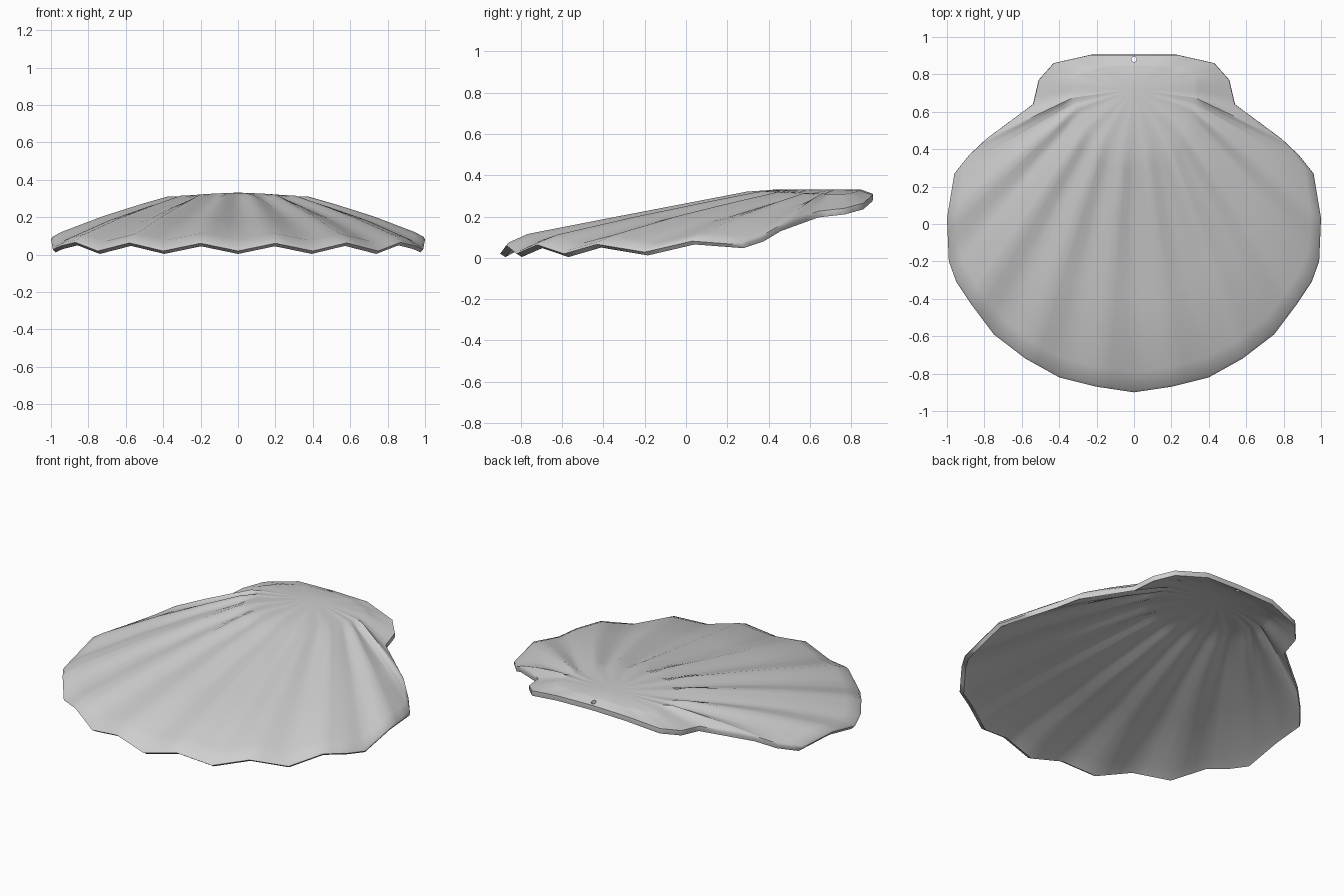
import bpy, bmesh
from math import cos, sin, pi, radians
from mathutils import Vector

default_cube = bpy.data.objects.get("Cube")
if default_cube:
    bpy.data.objects.remove(default_cube, do_unlink=True)

THICKNESS = 0.03
BEVEL = 0.014  # height of the small bevel along the rim
CREST, VALLEY, PLAIN = 1, -1, 0

# Half of the rim, front centre to hinge centre: x, y, underside z, rib kind
half_rim = [
    (0, -.9, .004, VALLEY), (.2, -.87, .045, CREST), (.4, -.82, .004, VALLEY),
    (.58, -.72, .047, CREST), (.75, -.59, .004, VALLEY), (.87, -.43, .05, CREST),
    (.95, -.31, .03, PLAIN), (.99, -.2, .012, VALLEY), (1, .03, .065, CREST),
    (.96, .27, .047, VALLEY), (.88, .37, .08, PLAIN), (.79, .455, .13, CREST),
    (.54, .64, .195, PLAIN), (.51, .77, .21, PLAIN), (.43, .86, .235, PLAIN),
    (.23, .905, .275, PLAIN), (0, .905, .28, PLAIN),
]
NOTCH = 12  # rim point where the body meets the ear


def crown_point(index):
    """Point on the smooth crown from which a rib starts."""
    if index <= NOTCH:
        angle, depth = radians(-90 + 78 * sin(pi / 2 * index / NOTCH)), 0.33
    else:
        angle, depth = radians(-12 + 25.5 * (index - NOTCH)), 0.1
    x = 0.33 * cos(angle)
    return x, 0.75 + depth * sin(angle), 0.33 - 0.2 * x * x


def rib_column(index, side, under):
    """Points of one skin from the crown out to the rim."""
    x, y, z, kind = half_rim[index]
    z += THICKNESS
    cx, cy, cz = crown_point(index)
    column = []

    def add(t, height):
        column.append(Vector((side * (cx + (x - cx) * t), cy + (y - cy) * t, height)))

    # distance outwards, height share at the front, height share at the side
    for t, front, flank in ((0, 1, 1), (.1, .91, .94), (.3, .73, .78),
                            (.6, .46, .5), (.92, .17, .12), (.99, 0, 0)):
        share = front + (flank - front) * x
        if index >= NOTCH:
            share = 1 - t
        rib = kind * 0.016 * (1 - t) ** 2 if t else 0
        height = z + (cz - z) * share + rib
        if under:
            add(t * 0.99, height - THICKNESS)
        else:
            add(t, height)
    if not under:
        add(1, z - BEVEL)
    return column


def full_ring(under):
    """Columns all round, mirrored, with slopes filled in between the ribs."""
    last = len(half_rim) - 1
    main = [rib_column(i, 1, under) for i in range(last + 1)]
    main += [rib_column(i, -1, under) for i in range(last - 1, 0, -1)]
    ring = []
    for here, after in zip(main, main[1:] + main[:1]):
        for blend in (0, .33, .67):
            ring.append([a.lerp(b, blend) for a, b in zip(here, after)])
    return ring


# Upper and lower skins joined by a wall along the rim
bm = bmesh.new()
skins = []
for under in (False, True):
    centre = bm.verts.new((0, 0.72, 0.332 - THICKNESS * under))
    grid = [[bm.verts.new(point) for point in col] for col in full_ring(under)]
    for here, after in zip(grid, grid[1:] + grid[:1]):
        bm.faces.new((centre, here[0], after[0]))
        for j in range(len(here) - 1):
            bm.faces.new((here[j], here[j + 1], after[j + 1], after[j]))
    skins.append(grid)
upper, lower = skins
for i in range(len(upper)):
    bm.faces.new((upper[i - 1][-1], lower[i - 1][-1], lower[i][-1], upper[i][-1]))
bmesh.ops.recalc_face_normals(bm, faces=bm.faces[:])

mesh = bpy.data.meshes.new("scallop_shell")
bm.to_mesh(mesh)
bm.free()
shell = bpy.data.objects.new("scallop_shell", mesh)
bpy.context.collection.objects.link(shell)

# Shell colour
grey = bpy.data.materials.new("shell_grey")
grey.use_nodes = True
colour = (0.62, 0.62, 0.62, 1)
grey.diffuse_color = colour
grey.node_tree.nodes["Principled BSDF"].inputs["Base Color"].default_value = colour
mesh.materials.append(grey)

# Small hanging hole through the hinge
bpy.ops.mesh.primitive_cylinder_add(vertices=16, radius=0.014, depth=0.3,
                                    location=(0, 0.88, 0.3))
cutter = bpy.context.object
cutter.name = "hole_cutter"
cutter.hide_render = True
cutter.data.materials.append(grey)

bpy.ops.object.select_all(action='DESELECT')
shell.select_set(True)
bpy.context.view_layer.objects.active = shell
hole = shell.modifiers.new("hinge_hole", 'BOOLEAN')
hole.operation = 'DIFFERENCE'
hole.solver = 'EXACT'
hole.object = cutter
bpy.ops.object.modifier_apply(modifier=hole.name)
bpy.data.objects.remove(cutter, do_unlink=True)

bpy.ops.object.shade_smooth_by_angle(angle=radians(50))
